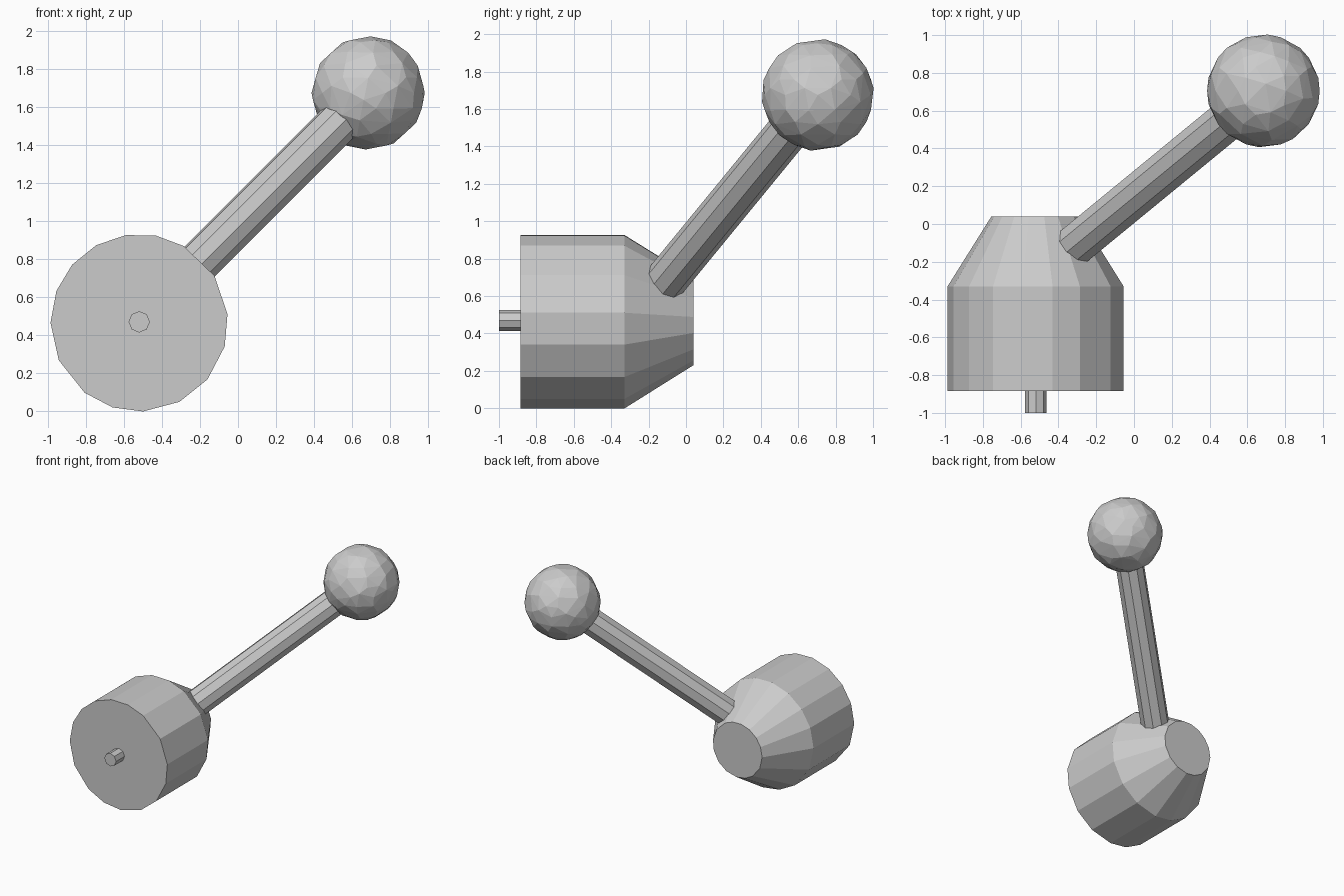
import bpy, bmesh, math
from mathutils import Vector, Matrix

if "Cube" in bpy.data.objects:
    bpy.data.objects.remove(bpy.data.objects["Cube"])


def finish(name, bm):
    bmesh.ops.recalc_face_normals(bm, faces=bm.faces[:])
    mesh = bpy.data.meshes.new(name)
    bm.to_mesh(mesh)
    bm.free()
    obj = bpy.data.objects.new(name, mesh)
    bpy.context.collection.objects.link(obj)
    return obj


def rod(name, a, b, radius, sides):
    a, b = Vector(a), Vector(b)
    axis = b - a
    turn = axis.to_track_quat('Z', 'Y').to_matrix().to_4x4()
    bm = bmesh.new()
    bmesh.ops.create_cone(bm, cap_ends=True, segments=sides, radius1=radius,
                          radius2=radius, depth=axis.length,
                          matrix=Matrix.Translation((a + b) / 2) @ turn)
    return finish(name, bm)


# Hub: slightly irregular faceted drum along y with a tapered back
CX, CZ = -0.52, 0.465
angles = [79, 60, 32, 5.6, -15.5, -39.7, -63, -87.5, -107.5, -128,
          -155, -180, -201, -221, -241, -261.4]
bm = bmesh.new()
rings = []
for y, r in [(-0.885, 0.467), (-0.33, 0.467), (0.04, 0.235)]:
    rings.append([bm.verts.new((CX + r * math.cos(math.radians(t)), y,
                                CZ + r * math.sin(math.radians(t)))) for t in angles])
n = len(angles)
for low, high in zip(rings, rings[1:]):
    for i in range(n):
        j = (i + 1) % n
        bm.faces.new((low[i], low[j], high[j], high[i]))
bm.faces.new(rings[0])
bm.faces.new(rings[-1])
finish("hub", bm)

# Small pin on the front of the hub
rod("front_pin", (CX, -1.0, 0.47), (CX, -0.8, 0.47), 0.056, 8)

# Slanted lever arm running from inside the hub into the ball
ball = Vector((0.685, 0.705, 1.675))
slope = Vector((1.0, 0.82, 1.0))
rod("lever_arm", ball - slope * 1.08, ball - slope * 0.08, 0.113, 10)

# Ball knob with irregular low-poly facets
bm = bmesh.new()
bmesh.ops.create_icosphere(bm, subdivisions=3, radius=0.298)
knob = finish("ball_knob", bm)
knob.location = ball
reduce = knob.modifiers.new("facets", 'DECIMATE')
reduce.ratio = 0.65
